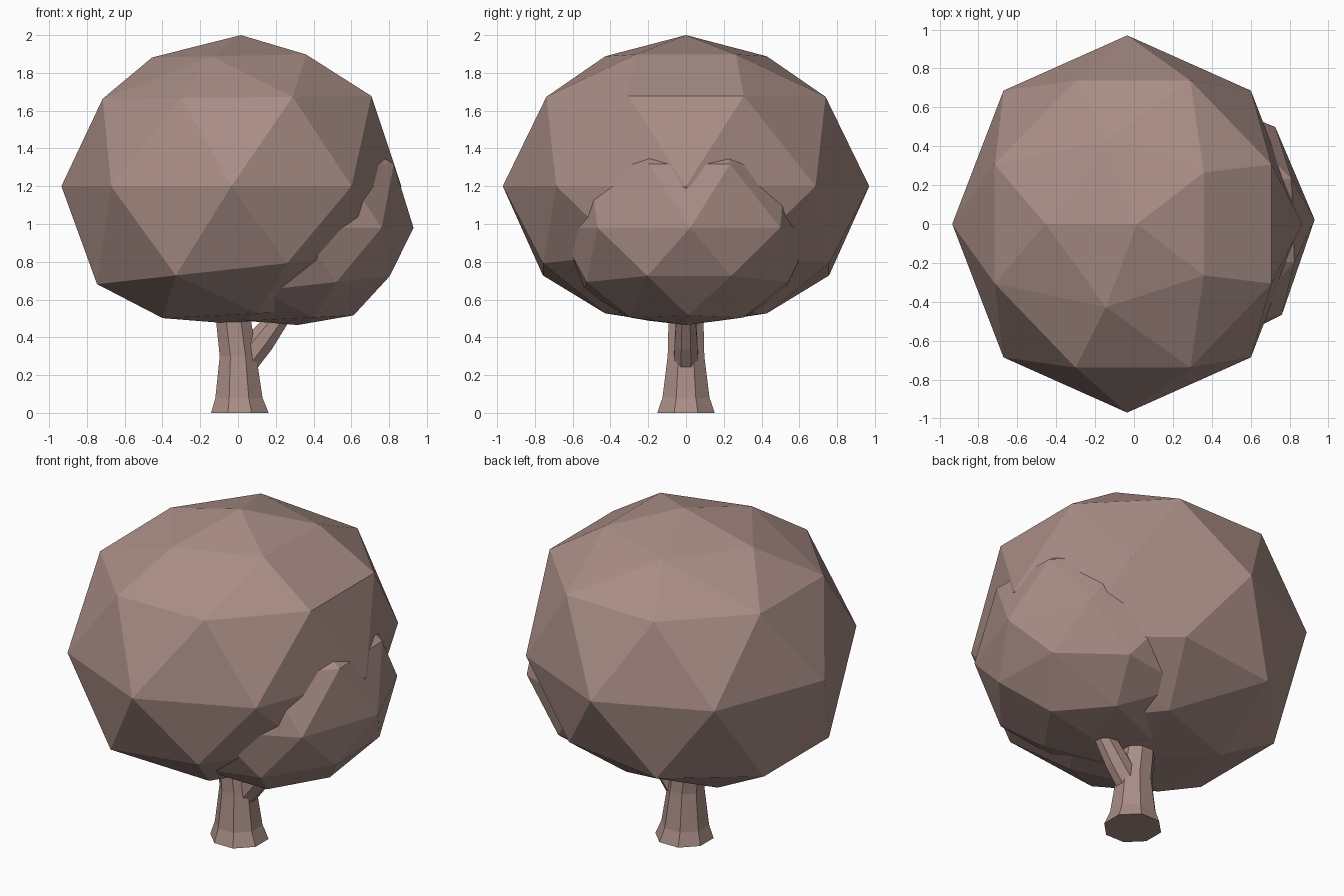
import bpy, bmesh
from math import cos, sin, radians
from mathutils import Vector, Matrix

if "Cube" in bpy.data.objects:
    bpy.data.objects.remove(bpy.data.objects["Cube"])

mat = bpy.data.materials.new("bark_brown")
mat.diffuse_color = (0.40, 0.27, 0.24, 1)
mat.use_nodes = True
mat.node_tree.nodes["Principled BSDF"].inputs["Base Color"].default_value = mat.diffuse_color


def finish(bm, name):
    bmesh.ops.recalc_face_normals(bm, faces=bm.faces[:])
    me = bpy.data.meshes.new(name)
    bm.to_mesh(me)
    bm.free()
    me.materials.append(mat)
    ob = bpy.data.objects.new(name, me)
    bpy.context.collection.objects.link(ob)
    return ob


def ring(n, start, rx, ry, z, dz=0.0, cx=0.0):
    # one level of foliage points; dz tilts the level towards +x
    pts = []
    for i in range(n):
        a = radians(start) + i * 2 * 3.14159265 / n
        x = cx + rx * cos(a)
        pts.append(Vector((x, ry * sin(a), z + dz * x)))
    return pts


def foliage(name, centre, scale, turn):
    # faceted ball: staggered rings of 5 / 8 / 8 / 8 / 5 points with two poles
    pts = [Vector((0.05, 0, 0.80)), Vector((0.03, 0, -0.73))]
    pts += ring(5, 36, 0.45, 0.45, 0.69, 0.02, 0.03)
    pts += ring(8, 22.5, 0.77, 0.80, 0.47, 0.01, 0.03)
    pts += ring(8, 0, 0.90, 0.97, 0.0)
    pts += ring(8, 22.5, 0.77, 0.82, -0.44, 0.11, 0.0)
    pts += ring(5, 0, 0.45, 0.45, -0.68, 0.05, 0.0)
    bm = bmesh.new()
    for p in pts:
        bm.verts.new(p)
    hull = bmesh.ops.convex_hull(bm, input=bm.verts[:])
    loose = [v for v in bm.verts if not v.link_faces]
    bmesh.ops.delete(bm, geom=loose, context='VERTS')
    m = Matrix.Translation(centre) @ Matrix.Rotation(radians(turn), 4, 'Z') @ Matrix.Scale(scale, 4)
    bmesh.ops.transform(bm, matrix=m, verts=bm.verts[:])
    return finish(bm, name)


def limb(name, stations, sides=8):
    # tapered faceted tube through (x, y, z, radius, x lean of the ring)
    bm = bmesh.new()
    loops = []
    for x, y, z, r, lean in stations:
        loop = []
        for i in range(sides):
            a = 2 * 3.14159265 * (i + 0.5) / sides
            dx = r * cos(a)
            loop.append(bm.verts.new((x + dx, y + r * sin(a), z - lean * dx)))
        loops.append(loop)
    for a, b in zip(loops, loops[1:]):
        for i in range(sides):
            j = (i + 1) % sides
            bm.faces.new((a[i], a[j], b[j], b[i]))
    bm.faces.new(loops[0][::-1])
    bm.faces.new(loops[-1])
    return finish(bm, name)


# Crown
foliage("main_foliage", (-0.035, 0, 1.2), 1.0, 0)
foliage("side_foliage", (0.295, 0, 0.98), 0.705, 2)

# Trunk and side branch
limb("trunk", [(0.01, 0, 0, 0.165, 0), (0.005, 0, 0.08, 0.135, 0),
               (0.0, 0, 0.30, 0.105, 0), (-0.025, 0, 0.50, 0.10, 0),
               (-0.06, 0, 0.70, 0.09, 0)])
limb("side_branch", [(0.03, 0, 0.26, 0.07, 0.5), (0.12, 0, 0.38, 0.065, 0.7),
                     (0.22, 0, 0.51, 0.055, 0.5), (0.30, 0, 0.68, 0.05, 0.4)])
